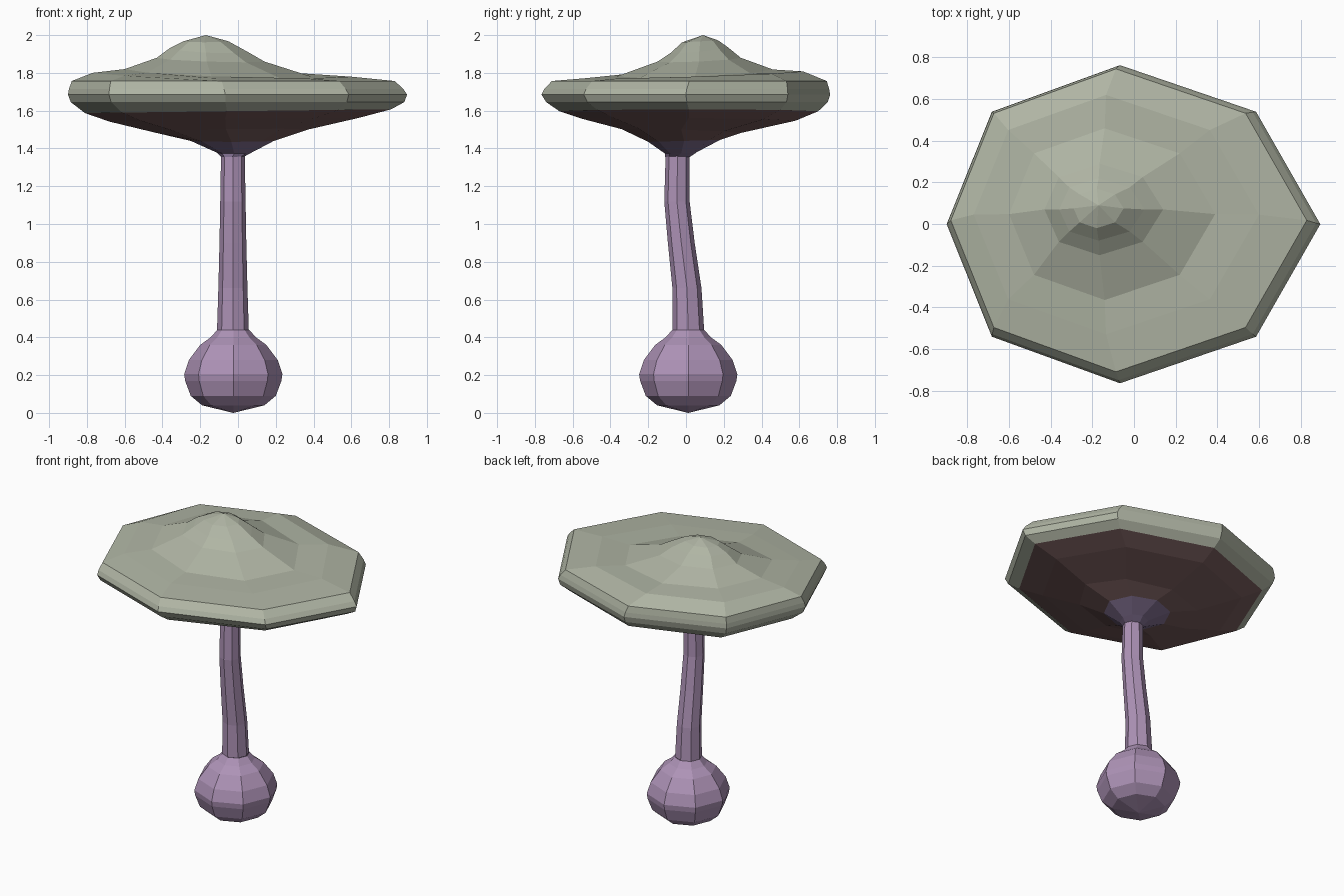
import bpy, bmesh, math

if "Cube" in bpy.data.objects:
    bpy.data.objects.remove(bpy.data.objects["Cube"])

SIDES = 8


def material(name, rgb):
    m = bpy.data.materials.new(name)
    m.diffuse_color = (*rgb, 1)
    m.use_nodes = True
    m.node_tree.nodes["Principled BSDF"].inputs["Base Color"].default_value = m.diffuse_color
    return m


def loft(name, rings, mats, mat_of_band, top=None, bottom=None):
    """Skin a stack of rings (lists of points, top to bottom) with optional end points."""
    bm = bmesh.new()
    loops = [[bm.verts.new(p) for p in ring] for ring in rings]
    for band, (a, b) in enumerate(zip(loops, loops[1:])):
        for i in range(SIDES):
            j = (i + 1) % SIDES
            bm.faces.new((a[i], b[i], b[j], a[j])).material_index = mat_of_band(band)
    for point, loop, band in ((top, loops[0], 0), (bottom, loops[-1], len(loops) - 2)):
        if point:
            tip = bm.verts.new(point)
            for i in range(SIDES):
                f = bm.faces.new((tip, loop[i], loop[(i + 1) % SIDES]))
                f.material_index = mat_of_band(band)
    bmesh.ops.recalc_face_normals(bm, faces=bm.faces[:])
    me = bpy.data.meshes.new(name)
    bm.to_mesh(me)
    bm.free()
    for m in mats:
        me.materials.append(m)
    ob = bpy.data.objects.new(name, me)
    bpy.context.collection.objects.link(ob)
    return ob


def ring(x0, x1, y0, y1, z, tilt_x=0, tilt_y=0, skew=0.065):
    """Octagon filling an x/y range; tilts are rises from centre to the +x / +y side."""
    cx, cy, rx, ry = (x0 + x1) / 2, (y0 + y1) / 2, (x1 - x0) / 2, (y1 - y0) / 2
    pts = []
    for i in range(SIDES):
        a = math.tau * i / SIDES
        c, s = math.cos(a), math.sin(a)
        pts.append((cx + rx * c - skew * rx / 0.9 * abs(s), cy + ry * s,
                    z + tilt_x * c + tilt_y * s))
    return pts


def round_ring(cx, cy, r, z):
    return ring(cx - r, cx + r, cy - r, cy + r, z, skew=0)


cap_green = material("cap_green", (0.43, 0.46, 0.37))
gill_brown = material("gill_brown", (0.19, 0.11, 0.11))
gill_violet = material("gill_violet", (0.22, 0.16, 0.28))
stem_purple = material("stem_purple", (0.42, 0.29, 0.47))

# Cap: off-centre knob, broad tilted brim, rounded rim, then the hollow gill cone
cap_rings = [
    ring(-0.29, -0.05, -0.02, 0.17, 1.967, 0, 0.005),
    ring(-0.36, 0.05, -0.08, 0.22, 1.922, -0.01, 0.015),
    ring(-0.43, 0.14, -0.15, 0.29, 1.87, -0.01, 0.01),
    ring(-0.60, 0.39, -0.365, 0.46, 1.80, -0.02, 0.018),
    ring(-0.77, 0.60, -0.53, 0.62, 1.79, -0.01, 0.018),
    ring(-0.88, 0.83, -0.71, 0.745, 1.757),
    ring(-0.895, 0.875, -0.75, 0.758, 1.715),
    ring(-0.90, 0.895, -0.765, 0.763, 1.685),
    ring(-0.885, 0.88, -0.74, 0.75, 1.645),
    ring(-0.81, 0.81, -0.67, 0.70, 1.597, 0.01, 0),
    ring(-0.68, 0.64, -0.55, 0.58, 1.552, 0.01, -0.005),
    ring(-0.44, 0.37, -0.34, 0.29, 1.492, 0.008, -0.01),
    ring(-0.25, 0.19, -0.20, 0.18, 1.44, 0, 0.005, 0.02),
    ring(-0.11, 0.07, -0.11, 0.06, 1.377, 0, 0.005, 0),
    ring(-0.09, 0.03, -0.11, 0.02, 1.355, 0, 0, 0),
]
loft("mushroom_cap", cap_rings, [cap_green, gill_brown, gill_violet],
     lambda b: 0 if b < 9 else 1 if b < 12 else 2, top=(-0.17, 0.09, 2.0))

# Stem: bent tube, following centre y and radius down to the bulb
stem = [(-0.045, 0.063, 1.36), (-0.048, 0.067, 1.12), (-0.025, 0.071, 0.90),
        (0.005, 0.077, 0.66), (0.012, 0.084, 0.44)]
loft("stem", [round_ring(-0.027, y, r, z) for y, r, z in stem],
     [stem_purple], lambda b: 0)

# Bulb: faceted ball with a short neck
bulb = [(0.084, 0.44), (0.12, 0.40), (0.175, 0.36), (0.235, 0.28), (0.26, 0.205),
        (0.255, 0.17), (0.225, 0.09), (0.165, 0.04)]
loft("bulb", [round_ring(-0.025, 0.012, r, z) for r, z in bulb],
     [stem_purple], lambda b: 0, bottom=(-0.025, 0.012, 0))
